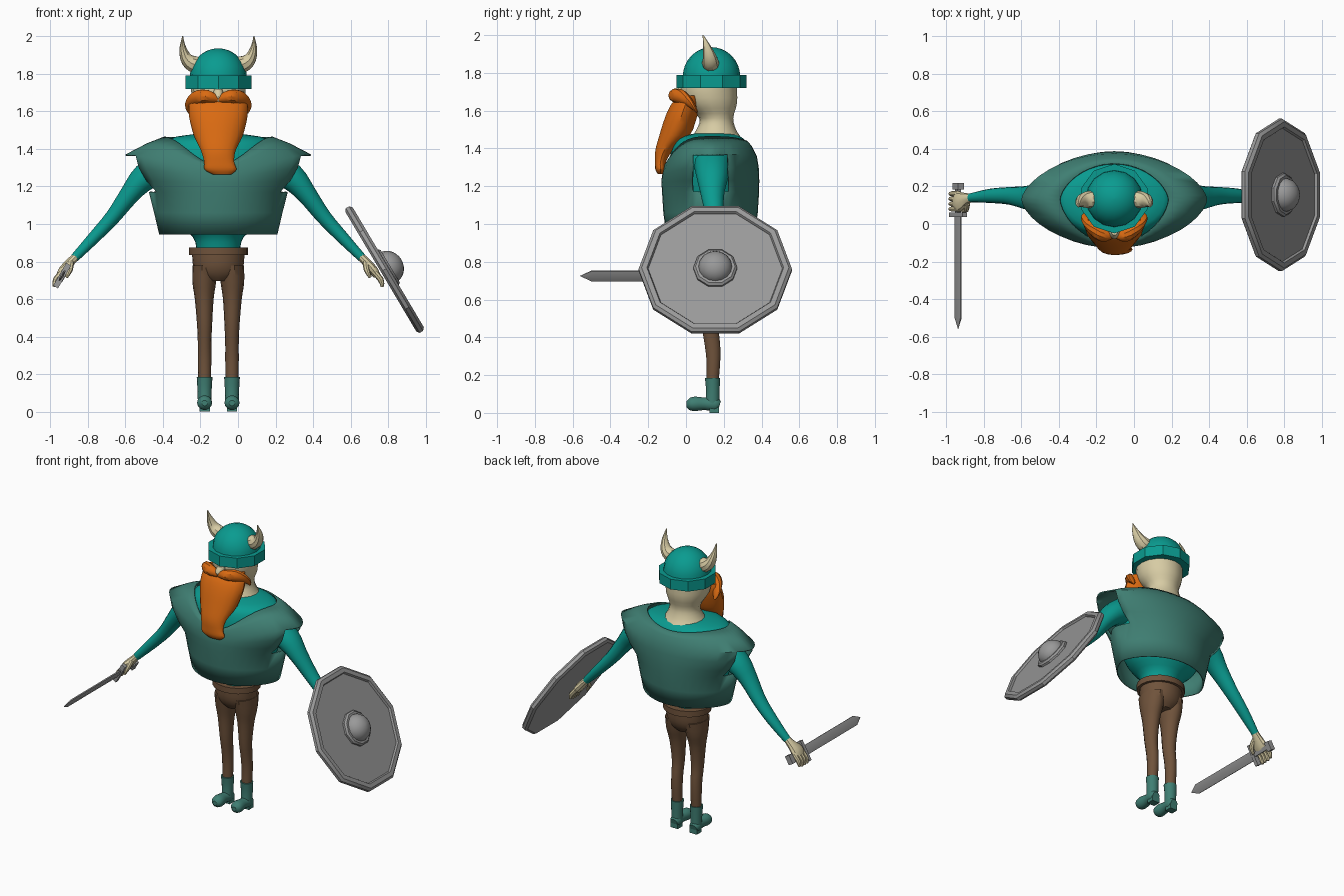
import bpy, bmesh
from math import sin, cos, pi, radians
from mathutils import Vector, Matrix

if "Cube" in bpy.data.objects:
    bpy.data.objects.remove(bpy.data.objects["Cube"])

CX, CY = -0.105, 0.13          # body axis
X, Y, Z = Vector((1, 0, 0)), Vector((0, 1, 0)), Vector((0, 0, 1))


def material(name, r, g, b):
    m = bpy.data.materials.new(name)
    m.use_nodes = True
    m.diffuse_color = (r, g, b, 1)
    m.node_tree.nodes["Principled BSDF"].inputs["Base Color"].default_value = (r, g, b, 1)
    return m


teal = material("teal_cloth", 0.003, 0.33, 0.28)
green = material("grey_green_cloth", 0.05, 0.21, 0.17)
orange = material("orange_hair", 0.7, 0.145, 0.006)
brown = material("brown_cloth", 0.16, 0.086, 0.044)
skin = material("skin", 0.68, 0.6, 0.37)
steel = material("steel", 0.32, 0.32, 0.32)


def finish(name, bm, mat, smooth=35):
    bmesh.ops.recalc_face_normals(bm, faces=bm.faces)
    me = bpy.data.meshes.new(name)
    bm.to_mesh(me)
    bm.free()
    me.materials.append(mat)
    ob = bpy.data.objects.new(name, me)
    bpy.context.collection.objects.link(ob)
    for o in bpy.context.selected_objects:
        o.select_set(False)
    ob.select_set(True)
    bpy.context.view_layer.objects.active = ob
    bpy.ops.object.shade_smooth_by_angle(angle=radians(smooth))
    return ob


def skin_rings(rings, caps=True):
    """Bridge a list of closed rings of points."""
    bm = bmesh.new()
    vs = [[bm.verts.new(p) for p in r] for r in rings]
    n = len(vs[0])
    for a, b in zip(vs, vs[1:]):
        for i in range(n):
            j = (i + 1) % n
            bm.faces.new((a[i], a[j], b[j], b[i]))
    if caps:
        bm.faces.new(vs[0])
        bm.faces.new(vs[-1])
    return bm


def spline(pts, steps):
    """Catmull-Rom through stations of any size."""
    pts = [Vector(p) for p in pts]
    e = [pts[0]] + pts + [pts[-1]]
    out = []
    for a, b, c, d in zip(e, e[1:], e[2:], e[3:]):
        for k in range(steps):
            t = k / steps
            out.append(b + (c - a) * (t / 2) + (a * 2 - b * 5 + c * 4 - d) * (t * t / 2)
                       + (b * 3 - a - c * 3 + d) * (t ** 3 / 2))
    return out + [pts[-1]]


def loft(name, mat, stations, sides=16, ref=None, steps=3, smooth=35):
    """Stations x, y, z, radius a, radius b, about the body axis in x.
    Rings lie level, or across the path when a reference side is given."""
    st = spline(stations, steps)
    rings = []
    for i, s in enumerate(st):
        c = Vector((s[0] + CX, s[1], s[2]))
        u, v = X, Y
        if ref:
            d = (st[min(i + 1, len(st) - 1)] - st[max(i - 1, 0)])
            d = Vector(d[:3]).normalized()
            u = (ref - d * ref.dot(d)).normalized()
            v = d.cross(u)
        rings.append([c + u * (max(s[3], .003) * cos(2 * pi * k / sides))
                      + v * (max(s[4], .003) * sin(2 * pi * k / sides)) for k in range(sides)])
    return finish(name, skin_rings(rings), mat, smooth)


def lathe(name, mat, profile, sides, matrix, start=0.0, smooth=30):
    """Turn a radius, height profile about local z."""
    rings = [[matrix @ Vector((r * cos(start + 2 * pi * k / sides),
                               r * sin(start + 2 * pi * k / sides), h)) for k in range(sides)]
             for r, h in profile]
    return finish(name, skin_rings(rings), mat, smooth)


def box(name, mat, matrix, size):
    bm = bmesh.new()
    bmesh.ops.create_cube(bm, size=1, matrix=matrix @ Matrix.Diagonal((*size, 1)))
    return finish(name, bm, mat)


# Head, nose, helmet
loft("head", skin, [(0, .16, 1.46, .14, .13), (0, .16, 1.5, .115, .105), (0, .16, 1.56, .1, .09),
                    (0, .13, 1.64, .135, .14), (0, .12, 1.72, .145, .15), (0, .13, 1.77, .14, .14)])
loft("nose", skin, [(0, -.03, 1.72, .02, .03), (0, -.045, 1.68, .03, .035), (0, -.04, 1.64, .01, .015)])
at_head = Matrix.Translation((CX, .135, 0))
lathe("helmet_dome", teal, [(.152 * cos(a * pi / 16), 1.78 + .156 * sin(a * pi / 16)) for a in range(8)]
      + [(.004, 1.936)], 16, at_head)
lathe("helmet_brim", teal, [(.14, 1.72), (.185, 1.72), (.185, 1.79), (.14, 1.79)], 10, at_head, pi / 2)

# Beard
loft("beard", orange, [(0, .02, 1.68, .14, .05), (0, .0, 1.64, .155, .075), (0, -.025, 1.57, .155, .085),
                       (0, -.06, 1.47, .13, .082), (0, -.115, 1.39, .092, .048),
                       (.005, -.135, 1.33, .08, .03), (.012, -.135, 1.29, .085, .028),
                       (.02, -.135, 1.265, .05, .015)], 18)

for s, side in ((-1, "right"), (1, "left")):
    # Moustache half and horn
    loft(side + "_moustache", orange, [(s * .005, -.055, 1.665, .02, .02), (s * .06, -.06, 1.68, .035, .035),
                                       (s * .115, -.02, 1.67, .035, .04), (s * .15, .03, 1.63, .018, .03),
                                       (s * .155, .06, 1.59, .005, .005)], 10, Y)
    loft(side + "_horn", skin, [(s * .1, .13, 1.845, .045, .045), (s * .14, .13, 1.855, .045, .045),
                                (s * .172, .125, 1.885, .036, .033), (s * .189, .11, 1.94, .02, .018),
                                (s * .19, .09, 2.0, .002, .002)], 10, Y)
    # Arm and hand
    loft(side + "_arm", teal, [(s * .27, .14, 1.32, .1, .09), (s * .39, .14, 1.25, .085, .075),
                               (s * .47, .14, 1.16, .063, .055), (s * .56, .15, 1.04, .047, .042),
                               (s * .66, .15, .93, .038, .034), (s * .765, .14, .82, .024, .024)], 14, Y)
    loft(side + "_palm", skin, [(s * .75, .14, .835, .022, .022), (s * .785, .135, .8, .03, .024),
                                (s * .825, .12, .755, .055, .026), (s * .845, .12, .725, .05, .02)], 10, Y)
    for k in range(4):
        y = .08 + k * .027
        loft(f"{side}_finger_{k + 1}", skin, [(s * .83, y, .745, .014, .016), (s * .865, y, .705, .014, .016),
                                              (s * .875, y, .665 + .008 * (k == 3), .009, .009)], 8, Y, 2)
    loft(side + "_thumb", skin, [(s * .785, .11, .795, .016, .016), (s * .79, .075, .755, .015, .015),
                                 (s * .81, .07, .715, .008, .008)], 8, X, 2)
    # Leg and boot
    loft(side + "_leg", brown, [(s * .072, .135, .78, .065, .105), (s * .075, .135, .69, .063, .085),
                                (s * .075, .13, .6, .05, .062), (s * .073, .128, .46, .04, .046),
                                (s * .073, .14, .36, .036, .042), (s * .073, .145, .27, .036, .037),
                                (s * .073, .14, .15, .033, .032)], 14)
    loft(side + "_boot_shaft", green, [(s * .073, .14, .185, .042, .041), (s * .073, .142, .12, .038, .037),
                                       (s * .073, .14, .05, .036, .038)], 14)
    loft(side + "_boot_foot", green, [(s * .073, .178, .04, .026, .024), (s * .073, .155, .045, .037, .038),
                                      (s * .073, .1, .048, .034, .034), (s * .073, .05, .048, .04, .039),
                                      (s * .073, .02, .046, .036, .033), (s * .073, .002, .046, .015, .015)],
         14, X)
    box(side + "_boot_heel", green, Matrix.Translation((CX + s * .073, .15, .018)), (.055, .05, .036))

# Trousers and belt
loft("trouser_hips", brown, [(0, .135, .85, .14, .125), (0, .135, .78, .135, .12),
                             (0, .135, .73, .12, .1), (0, .135, .695, .06, .07)], 20)
lathe("belt", brown, [(.13, .835), (.157, .835), (.157, .875), (.13, .875)], 20,
      Matrix.Translation((CX, .135, 0)) @ Matrix.Diagonal((1, .9, 1, 1)))

# Shirt body
loft("shirt", teal, [(0, CY, .86, .115, .1), (0, CY, .93, .135, .12), (0, CY, 1.0, .22, .17),
                     (0, CY, 1.1, .28, .2), (0, CY, 1.3, .33, .215), (0, CY, 1.4, .31, .205),
                     (0, CY, 1.455, .265, .17), (0, .15, 1.48, .12, .1)], 28)


# Tunic: lens-shaped shell with arm openings and a scooped neck
def tunic_ring(z, hx, front, back, dip_front=0, dip_back=0, power=4, n=40):
    ring = []
    for k in range(n):
        t = 2 * pi * k / n
        c, s = cos(t), sin(t)
        depth = back * s ** 1.25 if s > 0 else -front * (-s) ** 1.25
        dip = dip_back if s > 0 else dip_front
        ring.append(Vector((CX + hx * c, CY + depth, z - dip * abs(s) ** power)))
    return ring


bm = skin_rings([tunic_ring(.945, .315, .235, .235), tunic_ring(1.06, .342, .25, .25),
                 tunic_ring(1.17, .37, .257, .257), tunic_ring(1.23, .43, .26, .258, .01),
                 tunic_ring(1.3, .475, .258, .255, .05), tunic_ring(1.37, .495, .252, .245, .09, .01),
                 tunic_ring(1.43, .38, .246, .22, .12, .02),
                 tunic_ring(1.465, .29, .24, .195, .15, .025)], caps=False)
holes = [f for f in bm.faces if 1.17 < f.calc_center_median().z < 1.36
         and abs(f.calc_center_median().y - CY) < .105 and abs(f.calc_center_median().x - CX) > .3]
bmesh.ops.delete(bm, geom=holes, context="FACES")
tunic = finish("tunic", bm, green, 45)
shell = tunic.modifiers.new("cloth_thickness", "SOLIDIFY")
shell.thickness = .008

# Shield: ten-sided plate, raised rim and boss
tilt = Matrix.Translation((.78, .155, .757)) @ Matrix.Rotation(radians(59.3), 4, "Y")
lathe("shield_plate", steel, [(.38, -.012), (.38, .012)], 10, tilt, pi / 2)
lathe("shield_rim", steel, [(.36, -.022), (.39, -.022), (.406, -.01), (.406, .01), (.39, .024), (.362, .024),
                            (.355, .012), (.355, -.012), (.36, -.022)], 10, tilt, pi / 2)
lathe("boss_ring", steel, [(.116, .01), (.116, .025), (.105, .036), (.085, .036)], 10, tilt, pi / 2)
lathe("boss_dome", steel, [(.09 * cos(a * pi / 14), .025 + .08 * sin(a * pi / 14)) for a in range(7)]
      + [(.003, .105)], 16, tilt)

# Sword, pointing forward and rolled outward
roll = Matrix.Translation((-.937, 0, .725)) @ Matrix.Rotation(radians(30), 4, "Y")
blade = [[roll @ Vector((x * w, y, z * w)) for x, z in ((.009, 0), (.004, .031), (-.004, .031), (-.009, 0),
                                                        (-.004, -.031), (.004, -.031))]
         for y, w in ((.06, 1), (-.5, 1), (-.56, .04))]
finish("sword_blade", skin_rings(blade), steel, 20)
box("sword_guard", steel, roll @ Matrix.Translation((0, .05, 0)), (.03, .024, .14))
box("sword_grip", steel, roll @ Matrix.Translation((0, .12, 0)), (.022, .14, .026))
box("sword_pommel", steel, roll @ Matrix.Translation((0, .2, 0)), (.035, .035, .06))
